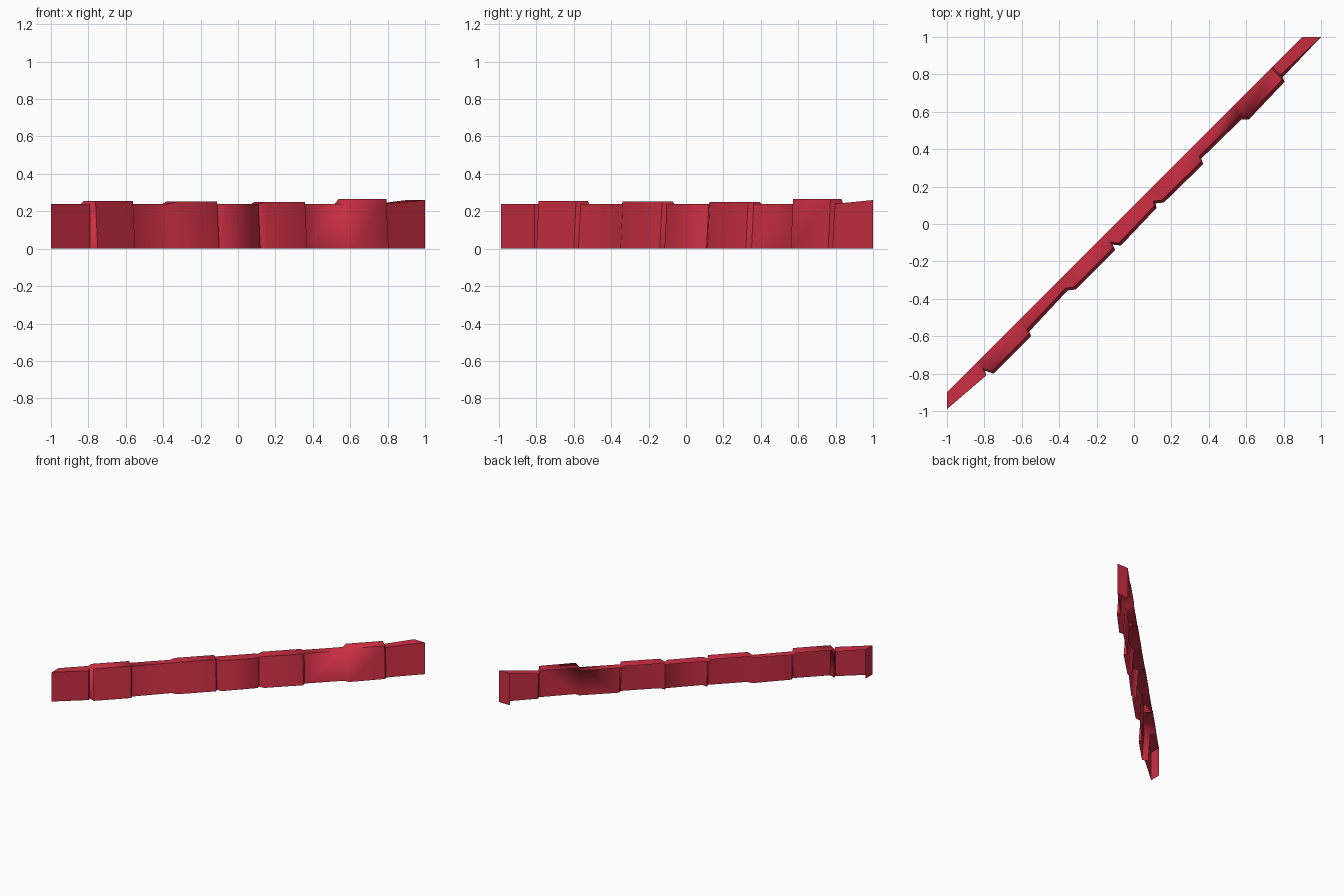
import bpy
import bmesh
import math

cube = bpy.data.objects.get("Cube")
if cube:
    bpy.data.objects.remove(cube, do_unlink=True)

# Single flat colour of the wall
red = bpy.data.materials.new("crimson_red")
red.use_nodes = True
colour = (0.6, 0.028, 0.055, 1)
red.diffuse_color = colour
red.node_tree.nodes["Principled BSDF"].inputs["Base Color"].default_value = colour

# Stations along the wall: foot x, foot y, top height
stations = [
    (-1, -0.99, 0.24), (-0.79, -0.81, 0.24),
    (-0.797, -0.785, 0.24), (-0.75, -0.8, 0.255),
    (-0.55, -0.6, 0.255), (-0.56, -0.575, 0.24),
    (-0.355, -0.355, 0.24), (-0.31, -0.35, 0.253),
    (-0.1, -0.14, 0.253), (-0.115, -0.11, 0.24),
    (-0.07, -0.115, 0.24), (0.12, 0.085, 0.24),
    (0.115, 0.11, 0.235), (0.16, 0.115, 0.25),
    (0.37, 0.32, 0.25), (0.36, 0.35, 0.24),
    (0.575, 0.56, 0.24), (0.615, 0.56, 0.265),
    (0.805, 0.76, 0.265), (0.795, 0.785, 0.24),
    (1, 1, 0.26),
]
LEAN = 0.012          # how far the top edge leans back
HALF_DEPTH = 0.05     # offset of the straight rear edge


def make_section(bm, index):
    """Return foot, front top and rear top vertices of one cross-section."""
    x, y, height = stations[index]
    is_end = index in (0, len(stations) - 1)
    lean = 0 if is_end or index == 1 else LEAN
    middle = (x + y) / 2
    rear = (middle - HALF_DEPTH, middle + HALF_DEPTH)
    if index == 0:
        rear = (-1, -0.9)
    elif is_end:
        rear = (0.9, 1)
    foot = bm.verts.new((x, y, 0))
    front_top = bm.verts.new((x - lean, y + lean, height))
    rear_top = bm.verts.new((*rear, height))
    return foot, front_top, rear_top


bm = bmesh.new()
sections = [make_section(bm, i) for i in range(len(stations))]

# Stepped front and flat coping on top; the rear and underside stay open
for a, b in zip(sections, sections[1:]):
    bm.faces.new((a[0], b[0], b[1], a[1]))
    bm.faces.new((a[1], b[1], b[2], a[2]))

# End caps
for section, flip in ((sections[0], True), (sections[-1], False)):
    foot, front_top, rear_top = section
    rear_foot = bm.verts.new((rear_top.co.x, rear_top.co.y, 0))
    ring = [foot, rear_foot, rear_top, front_top]
    bm.faces.new(ring[::-1] if flip else ring)

mesh = bpy.data.meshes.new("stepped_wall")
bm.to_mesh(mesh)
bm.free()
mesh.materials.append(red)

wall = bpy.data.objects.new("stepped_wall", mesh)
bpy.context.collection.objects.link(wall)
bpy.ops.object.select_all(action="DESELECT")
wall.select_set(True)
bpy.context.view_layer.objects.active = wall
bpy.ops.object.shade_smooth_by_angle(angle=math.radians(60))
